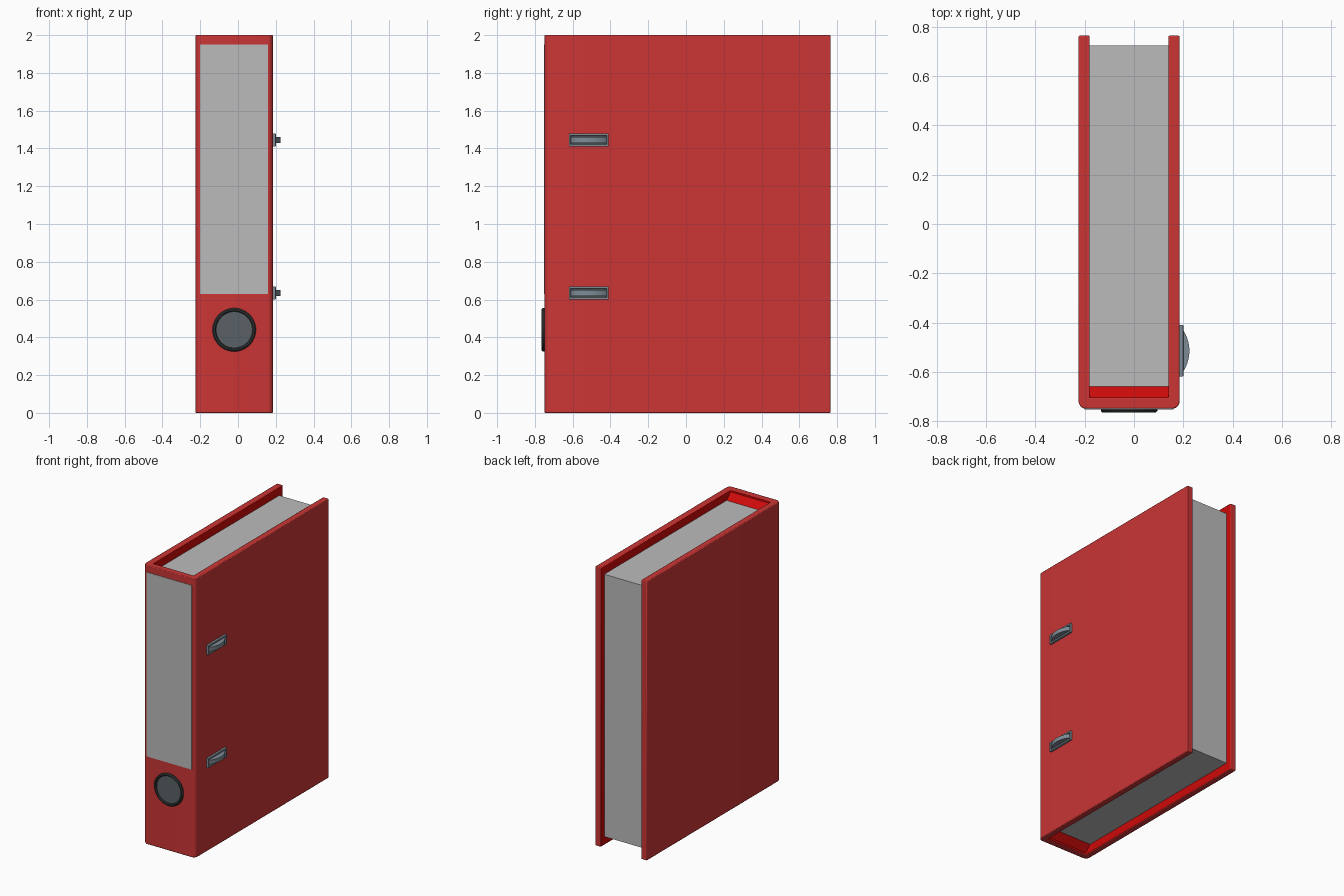
import bpy, bmesh, math
from mathutils import Vector

if "Cube" in bpy.data.objects:
    bpy.data.objects.remove(bpy.data.objects["Cube"])


def material(name, rgb):
    m = bpy.data.materials.new(name)
    m.diffuse_color = (*rgb, 1)
    m.use_nodes = True
    m.node_tree.nodes["Principled BSDF"].inputs["Base Color"].default_value = m.diffuse_color
    return m


RED = material("cover red", (0.60, 0.036, 0.036))
LINER = material("liner red", (0.62, 0.003, 0.003))
PAPER = material("paper grey", (0.50, 0.50, 0.50))
DARK = material("dark rim", (0.035, 0.038, 0.04))
SLATE = material("slate disc", (0.10, 0.12, 0.13))
METAL = material("steel", (0.21, 0.26, 0.30))


def finish(bm, name, mats, bevel=0, smooth=False):
    bmesh.ops.recalc_face_normals(bm, faces=bm.faces)
    me = bpy.data.meshes.new(name)
    bm.to_mesh(me)
    bm.free()
    for m in mats:
        me.materials.append(m)
    ob = bpy.data.objects.new(name, me)
    bpy.context.collection.objects.link(ob)
    if bevel:
        b = ob.modifiers.new("bevel", 'BEVEL')
        b.width, b.segments, b.limit_method = bevel, 2, 'ANGLE'
        b.angle_limit = math.radians(50)
    if smooth:
        bpy.context.view_layer.objects.active = ob
        ob.select_set(True)
        bpy.ops.object.shade_smooth_by_angle(angle=math.radians(35))
        ob.select_set(False)
    return ob


def prism(points, depth):
    """Closed outline of 3D points swept along a depth vector."""
    bm = bmesh.new()
    f = bm.faces.new([bm.verts.new(p) for p in points])
    r = bmesh.ops.extrude_face_region(bm, geom=[f], use_keep_orig=True)
    bmesh.ops.translate(bm, vec=Vector(depth),
                        verts=[v for v in r["geom"] if isinstance(v, bmesh.types.BMVert)])
    return bm


def box(name, x0, x1, y0, y1, z0, z1, mat, bevel=0):
    pts = [(x0, y0, z0), (x1, y0, z0), (x1, y1, z0), (x0, y1, z0)]
    return finish(prism(pts, (0, 0, z1 - z0)), name, [mat], bevel)


def arc(cx, cy, r, a0, a1, n):
    angles = [math.radians(a0 + (a1 - a0) * i / n) for i in range(n + 1)]
    return [(cx + r * math.cos(a), cy + r * math.sin(a)) for a in angles]


# U-shaped cover with rounded spine corners and a brighter red inside
XL, XR, YF, YB, T, R = -0.225, 0.185, -0.75, 0.765, 0.045, 0.03
outline = ([(XL, YB)] + arc(XL + R, YF + R, R, 180, 270, 6)
           + arc(XR - R, YF + R, R, 270, 360, 6)
           + [(XR, YB), (XR - T, YB), (XR - T, YF + T), (XL + T, YF + T), (XL + T, YB)])
bm = prism([(x, y, 0) for x, y in outline], (0, 0, 2))
for f in bm.faces:
    c = f.calc_center_median()
    inside = XL + T - 0.001 <= c.x <= XR - T + 0.001 and YF + T - 0.001 <= c.y < YB - 0.01
    if inside and abs(c.z - 1) < 0.5:
        f.material_index = 1
finish(bm, "folder_cover", [RED, LINER], 0.005, True)

# Paper stack and the sloped liner between it and the spine
box("paper_stack", XL + T, XR - T, -0.66, 0.725, 0.06, 1.94, PAPER)
side = [(-0.706, 1.985), (-0.66, 1.94), (-0.66, 0.06), (-0.706, 0.015)]
finish(prism([(XL + T, y, z) for y, z in side], (XR - XL - 2 * T, 0, 0)), "spine_liner", [LINER])

# Spine label
box("spine_label", -0.2, 0.16, YF - 0.003, YF + 0.01, 0.63, 1.95, PAPER)

# Finger hole: lathed dark rim around a slate disc
HX, HZ, N = -0.02, 0.44, 48
rim = [(0.115, -0.745), (0.115, -0.758), (0.109, -0.765), (0.101, -0.765), (0.096, -0.758), (0.096, -0.745)]
bm = bmesh.new()
rings = [[bm.verts.new((HX + r * math.cos(2 * math.pi * i / N), y, HZ + r * math.sin(2 * math.pi * i / N)))
          for r, y in rim] for i in range(N)]
for i in range(N):
    a, b = rings[i], rings[(i + 1) % N]
    for j in range(len(rim)):
        k = (j + 1) % len(rim)
        bm.faces.new((a[j], b[j], b[k], a[k]))
finish(bm, "finger_hole_rim", [DARK], 0, True)
disc = [(x, YF + 0.005, z) for x, z in arc(HX, HZ, 0.098, 0, 360 - 360 / N, N - 1)]
finish(prism(disc, (0, -0.009, 0)), "finger_hole_disc", [SLATE])

# Two ring slots on the right cover: frame of four bars and a curved ring segment
Y0, Y1 = -0.62, -0.41
half, rise = (Y1 - Y0) / 2 - 0.008, 0.035
rad = (half ** 2 + rise ** 2) / (2 * rise)
spread = math.degrees(math.asin(half / rad))
for label, z in (("lower", 0.635), ("upper", 1.445)):
    for s, nm in ((-1, "bottom"), (1, "top")):
        za, zb = sorted((z + s * 0.035, z + s * 0.022))
        box(f"{label}_slot_{nm}_bar", XR - 0.005, 0.2, Y0, Y1, za, zb, METAL, 0.003)
    for ya, nm in ((Y0, "front"), (Y1 - 0.01, "back")):
        box(f"{label}_slot_{nm}_bar", XR - 0.005, 0.2, ya, ya + 0.01, z - 0.035, z + 0.035, METAL, 0.003)
    box(f"{label}_slot_floor", XR - 0.004, XR + 0.003, Y0 + 0.005, Y1 - 0.005, z - 0.03, z + 0.03, SLATE)
    seg = arc(0.225 - rad, (Y0 + Y1) / 2, rad, -spread, spread, 16)
    seg = [(XR, seg[0][1])] + seg + [(XR, seg[-1][1])]
    finish(prism([(x, y, z - 0.015) for x, y in seg], (0, 0, 0.03)), f"{label}_ring", [METAL], 0, True)
